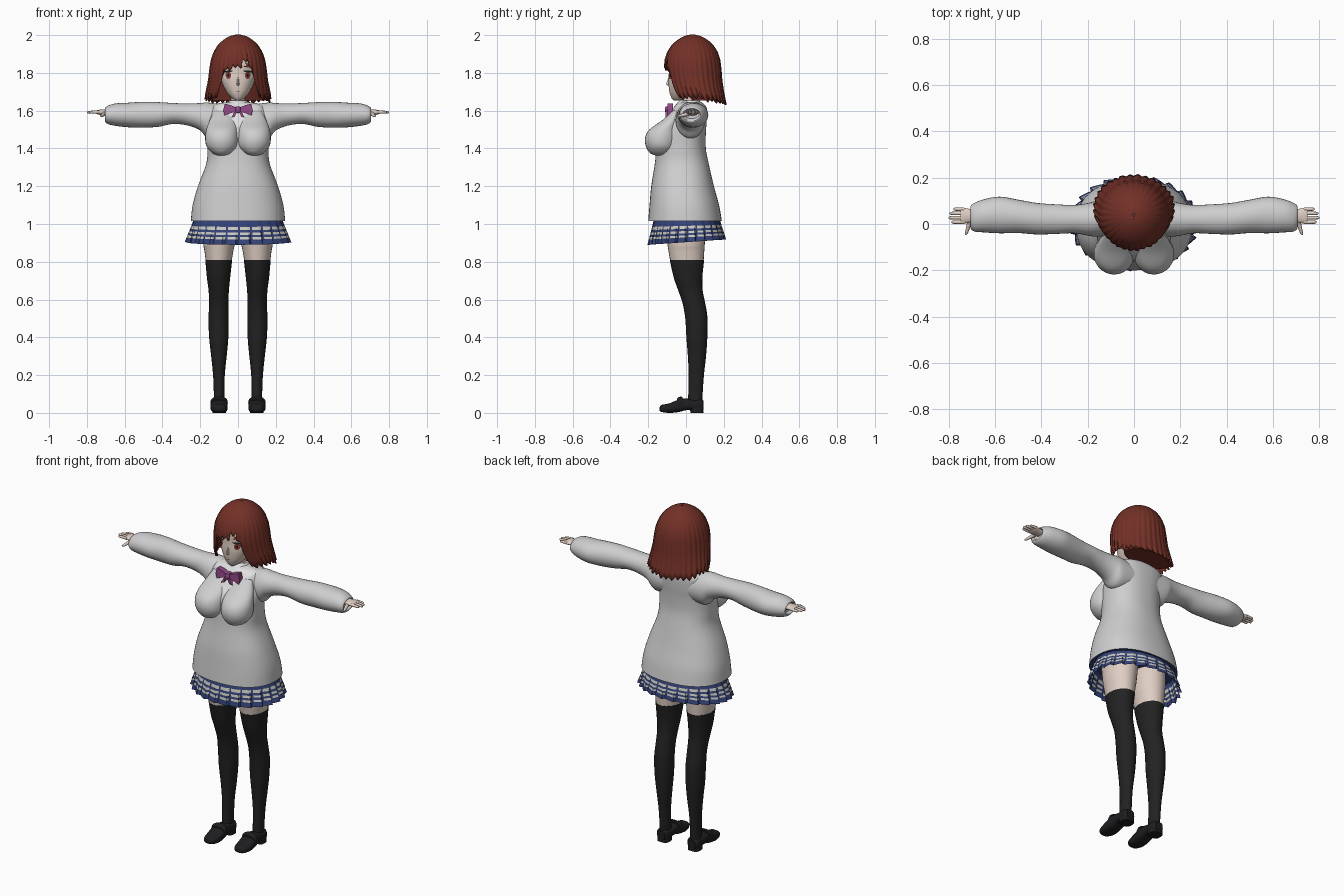
import bpy, bmesh, math, random
from mathutils import Vector

random.seed(4)
if "Cube" in bpy.data.objects:
    bpy.data.objects.remove(bpy.data.objects["Cube"])


def colour(name, r, g, b):
    m = bpy.data.materials.new(name)
    m.use_nodes = True
    m.diffuse_color = (r, g, b, 1)
    m.node_tree.nodes["Principled BSDF"].inputs["Base Color"].default_value = (r, g, b, 1)
    return m


SWEATER = colour("sweater grey", .62, .62, .63)
SHIRT = colour("shirt white", .75, .75, .75)
HAIR = colour("hair auburn", .17, .03, .02)
SKIN = colour("skin", .74, .62, .55)
SOCK = colour("stocking black", .016, .016, .016)
SHOE = colour("shoe black", .013, .013, .015)
BLUE = colour("skirt blue", .035, .055, .19)
PALE = colour("skirt stripe", .6, .6, .53)
BOW = colour("bow purple", .3, .07, .25)
IRIS = colour("iris red", .3, .05, .03)


def add_object(name, bm, mats, mirror=False, thick=0):
    bmesh.ops.recalc_face_normals(bm, faces=bm.faces)
    me = bpy.data.meshes.new(name)
    bm.to_mesh(me)
    bm.free()
    for m in mats:
        me.materials.append(m)
    me.shade_smooth()
    me.set_sharp_from_angle(angle=math.radians(45))
    ob = bpy.data.objects.new(name, me)
    bpy.context.scene.collection.objects.link(ob)
    if thick:
        mod = ob.modifiers.new("thickness", 'SOLIDIFY')
        mod.thickness, mod.offset = thick, 0
    if mirror:
        ob.modifiers.new("mirror", 'MIRROR')
    return ob


def skin_rows(name, rows, mats, rule=None, caps=True, mirror=False, thick=0):
    """Closed rings of points joined into a tube; rule picks face colours."""
    bm = bmesh.new()
    vs = [[bm.verts.new(p) for p in row] for row in rows]
    n = len(rows[0])
    for i in range(len(rows) - 1):
        for j in range(n):
            k = (j + 1) % n
            f = bm.faces.new((vs[i][j], vs[i][k], vs[i + 1][k], vs[i + 1][j]))
            if rule:
                f.material_index = rule(f.calc_center_median(), i, j)
    if caps:
        for i in (0, -1):
            f = bm.faces.new(vs[i])
            if rule:
                f.material_index = rule(f.calc_center_median(), i, 0)
    return add_object(name, bm, mats, mirror, thick)


def catmull(a, b, c, d, t):
    return [.5 * (2 * q + (r - p) * t + (2 * p - 5 * q + 4 * r - s) * t * t
                  + (3 * q - p - 3 * r + s) * t ** 3) for p, q, r, s in zip(a, b, c, d)]


def loft(name, axis, keys, mat, n=28, power=2, steps=4, rule=None, mirror=False):
    """Keys: (position, centre, half width, low, high) across the axis."""
    ks = [keys[0]] + list(keys) + [keys[-1]]
    path = [catmull(*ks[i:i + 4], s / steps) for i in range(len(keys) - 1) for s in range(steps)]
    path.append(keys[-1])
    rows = []
    for t, c, h, lo, hi in path:
        row = []
        for j in range(n):
            a = math.tau * j / n
            u, v = (math.copysign(abs(w) ** (2 / power), w) for w in (math.cos(a), math.sin(a)))
            p, q = c + h * u, (lo + hi) / 2 + (hi - lo) / 2 * v
            row.append({'z': (p, q, t), 'x': (t, p, q), 'y': (p, t, q)}[axis])
        rows.append(row)
    return skin_rows(name, rows, mat if isinstance(mat, list) else [mat], rule, True, mirror)


def sample(keys, t):
    """Linear reading of keys sorted upwards."""
    for a, b in zip(keys, keys[1:]):
        if t <= b[0]:
            f = max(0, (t - a[0]) / (b[0] - a[0]))
            return [p + (q - p) * f for p, q in zip(a, b)]
    return keys[-1]


# Sweater body with a shirt showing in the neck opening
def torso_rule(c, i, j):
    if c.z < 1.0155:
        return 2
    return 1 if c.y < 0 and c.z > 1.5 + abs(c.x) else 0


loft("sweater_body", 'z', [
    (1.015, 0, .25, -.2, .19), (1.1, 0, .24, -.193, .175), (1.2, 0, .212, -.184, .148),
    (1.32, 0, .168, -.165, .12), (1.4, 0, .162, -.158, .105), (1.48, 0, .163, -.155, .105),
    (1.55, 0, .165, -.11, .11), (1.61, 0, .155, -.07, .11), (1.635, 0, .115, -.05, .095),
    (1.645, 0, .06, -.03, .08)], [SWEATER, SHIRT, BLUE], n=64, power=2.3, steps=6, rule=torso_rule)
loft("sweater_bust", 'z', [
    (1.363, .085, .02, -.16, -.1), (1.375, .085, .05, -.19, -.07), (1.41, .085, .081, -.212, -.05),
    (1.455, .086, .088, -.217, -.04), (1.5, .085, .083, -.194, -.04), (1.55, .08, .07, -.125, -.03),
    (1.6, .075, .05, -.07, -.02)], SWEATER, mirror=True)
loft("sweater_sleeve", 'x', [
    (.08, .025, .075, 1.46, 1.632), (.16, .022, .077, 1.455, 1.643), (.2, .02, .07, 1.495, 1.64),
    (.26, .021, .061, 1.52, 1.638), (.34, .021, .064, 1.53, 1.64), (.42, .023, .068, 1.515, 1.645),
    (.5, .033, .072, 1.51, 1.647), (.58, .039, .079, 1.512, 1.642), (.65, .035, .071, 1.52, 1.638),
    (.69, .029, .061, 1.53, 1.625), (.705, .03, .048, 1.545, 1.612), (.69, .03, .04, 1.558, 1.605)],
    SWEATER, mirror=True)

# Hands
loft("palm", 'x', [(.66, .035, .025, 1.572, 1.606), (.71, .035, .03, 1.575, 1.606),
                   (.74, .036, .035, 1.58, 1.604), (.75, .036, .03, 1.585, 1.6)], SKIN, mirror=True)
for label, y, tip in (("index", .008, .788), ("middle", .027, .8), ("ring", .046, .796), ("little", .064, .78)):
    loft(label + "_finger", 'x', [(.735, y, .008, 1.584, 1.602), (tip - .01, y, .007, 1.585, 1.599),
                                  (tip, y, .003, 1.589, 1.595)], SKIN, n=10, mirror=True)
loft("thumb", 'y', [(-.047, .727, .003, 1.568, 1.574), (-.035, .722, .007, 1.565, 1.579),
                    (.015, .708, .011, 1.572, 1.596)], SKIN, n=10, mirror=True)

# Pleated skirt with woven stripes
PLEATS, COLS = 24, 6
DROPS = (0, .055, .072, .085, .098, .11, .122, .15)
rows = []
for d in DROPS:
    t = d / DROPS[-1]
    row = []
    for j in range(PLEATS * COLS):
        a = math.tau * j / (PLEATS * COLS)
        r = 1 + .07 * t * ((j % COLS) / (COLS - 1) - .6)
        row.append((r * (.228 + .047 * t) * math.cos(a), .004 + r * (.17 + .033 * t) * math.sin(a),
                    1.04 - d + .014 * t * (1 + math.sin(a))))
    rows.append(row)
skin_rows("pleated_skirt", rows, [BLUE, PALE], lambda c, i, j: int(i % 2 == 1 and j % COLS > 0), caps=False)

# Legs
loft("thigh", 'z', [(.8, .102, .068, -.083, .093), (.86, .101, .077, -.093, .097), (.9, .1, .084, -.1, .1),
                    (1.02, .095, .09, -.12, .11)], SKIN, mirror=True)
loft("stocking", 'z', [
    (.04, .1, .028, .01, .085), (.1, .1, .028, .012, .088), (.2, .101, .031, .014, .095),
    (.3, .101, .041, .01, .106), (.4, .102, .051, .002, .113), (.5, .103, .053, -.004, .114),
    (.58, .102, .051, -.018, .102), (.65, .102, .054, -.042, .088), (.72, .103, .062, -.066, .087),
    (.81, .102, .071, -.086, .096)], SOCK, mirror=True)

# Shoes
loft("shoe", 'y', [
    (-.14, .1, .015, .012, .03), (-.13, .1, .032, .005, .042), (-.09, .1, .044, 0, .05),
    (-.04, .1, .045, .004, .07), (0, .1, .04, .014, .076), (.04, .1, .038, .014, .07),
    (.075, .1, .036, .012, .072), (.092, .1, .024, .014, .066)], SHOE, power=2.8, mirror=True)
loft("shoe_heel", 'z', [(0, .1, .036, .024, .092), (.03, .1, .036, .02, .09)], SHOE, power=3, steps=1, mirror=True)
loft("shoe_strap", 'y', [(-.048, .1, .043, .02, .074), (-.035, .1, .046, .02, .085),
                         (-.018, .1, .043, .02, .085)], SHOE, power=2.6, mirror=True)

# Head
FACE = [(1.655, 0, .014, -.066, -.03), (1.668, 0, .035, -.077, .02), (1.7, 0, .062, -.088, .06),
        (1.75, 0, .085, -.093, .09), (1.8, 0, .094, -.091, .12), (1.87, 0, .097, -.088, .13),
        (1.94, 0, .075, -.05, .11)]
loft("head", 'z', FACE, SKIN, n=40, power=2.2)
loft("neck", 'z', [(1.58, 0, .045, -.025, .065), (1.64, 0, .036, -.02, .055), (1.72, 0, .038, -.02, .06)], SKIN)
loft("nose", 'z', [(1.733, 0, .004, -.094, -.08), (1.741, 0, .007, -.105, -.08),
                   (1.775, 0, .004, -.093, -.08)], SKIN, n=10)
loft("shirt_collar", 'z', [(1.6, 0, .085, -.075, .1), (1.64, 0, .056, -.048, .08), (1.655, 0, .046, -.03, .07)], SHIRT)


def face_patch(name, x, z, w, h, mat, lift=.004, turn=0, mirror=True):
    """Thin oval plate that follows the face."""
    bm = bmesh.new()

    def point(px, pz):
        _, _, hw, lo, hi = sample(FACE, pz)
        depth = (1 - min(1, abs(px / hw)) ** 2.2) ** (1 / 2.2)
        return bm.verts.new((px, (lo + hi) / 2 - (hi - lo) / 2 * depth - lift, pz))

    c, s = math.cos(turn), math.sin(turn)
    rim = []
    for k in range(20):
        u, v = w * math.cos(math.tau * k / 20), h * math.sin(math.tau * k / 20)
        rim.append(point(x + u * c - v * s, z + u * s + v * c))
    mid = point(x, z)
    for k in range(20):
        bm.faces.new((mid, rim[k], rim[k - 1]))
    add_object(name, bm, [mat], mirror)


face_patch("eye_white", .053, 1.787, .025, .02, SHIRT)
face_patch("iris", .051, 1.787, .015, .019, IRIS, .005)
face_patch("pupil", .051, 1.787, .006, .01, SHOE, .006)
face_patch("upper_lash", .055, 1.807, .028, .005, SHOE, .007, -.12)
face_patch("eyebrow", .052, 1.832, .024, .003, HAIR, .005, -.1)
face_patch("mouth", 0, 1.703, .012, .002, IRIS, mirror=False)
for side in (-1, 1):
    face_patch("hair_clip", .056, 1.842, .02, .004, IRIS, .016, side * .5, False)

# Hair shell: grooved locks with jagged ends and an opening for the face
SHELL = [(1.63, 0, .174, -.045, .21), (1.7, 0, .166, -.082, .196), (1.76, 0, .153, -.1, .187),
         (1.82, 0, .147, -.111, .183), (1.87, 0, .139, -.108, .177), (1.91, 0, .125, -.095, .164),
         (1.945, 0, .104, -.073, .142), (1.97, 0, .078, -.045, .115), (1.988, 0, .05, -.015, .085),
         (1.996, 0, .028, .008, .062), (2, 0, .003, .033, .037)]
LOCKS, WIDE = 32, 6
jitter = [random.uniform(-.01, .01) for _ in range(LOCKS)]


def lock_end(deg):
    a = abs(deg)
    if a < 30:
        return 1.85 if 8 < deg < 24 else 1.818
    if a < 42:
        return 1.818 - .155 * (a - 30) / 12
    return 1.663 - .025 * (a - 42) / 138


columns = []
for j in range(LOCKS * WIDE):
    a = math.tau * j / (LOCKS * WIDE) - math.pi
    ridge = 1 - abs(2 * (j % WIDE) / WIDE - 1)
    end = lock_end(math.degrees(a)) + jitter[j // WIDE] + .016 * (1 - ridge)
    column = []
    for i in range(19):
        t = i / 18
        z = 2 - (2 - end) * t ** 1.7
        _, _, hw, lo, hi = sample(SHELL, z)
        r = 1 + .04 * (ridge - .5) * t
        column.append((r * hw * math.sin(a), (lo + hi) / 2 - r * (hi - lo) / 2 * math.cos(a), z))
    columns.append(column)
skin_rows("hair_shell", list(zip(*columns)), [HAIR], caps=False, thick=.008)
loft("hair_inner", 'z', [(1.655, 0, .145, .03, .185), (1.75, 0, .138, .0, .172), (1.85, 0, .128, -.02, .165),
                         (1.94, 0, .09, -.03, .13)], HAIR)


# Bow tie
def plate(name, outline, y, depth, mat, mirror=True):
    bm = bmesh.new()
    f = bm.faces.new([bm.verts.new((x, y, z)) for x, z in outline])
    out = bmesh.ops.extrude_face_region(bm, geom=[f])["geom"]
    bmesh.ops.translate(bm, vec=Vector((0, depth, 0)), verts=[v for v in out if isinstance(v, bmesh.types.BMVert)])
    add_object(name, bm, [mat], mirror)


plate("bow_wing", [(0, 1.612), (.035, 1.628), (.07, 1.637), (.078, 1.605), (.072, 1.575), (.035, 1.588), (0, 1.598)],
      -.098, .03, BOW)
plate("bow_tail", [(.004, 1.6), (.018, 1.595), (.036, 1.563), (.018, 1.567)], -.108, .02, BOW)
loft("bow_knot", 'z', [(1.588, 0, .011, -.108, -.07), (1.605, 0, .015, -.112, -.07),
                       (1.622, 0, .011, -.108, -.07)], BOW, n=12, power=3)
